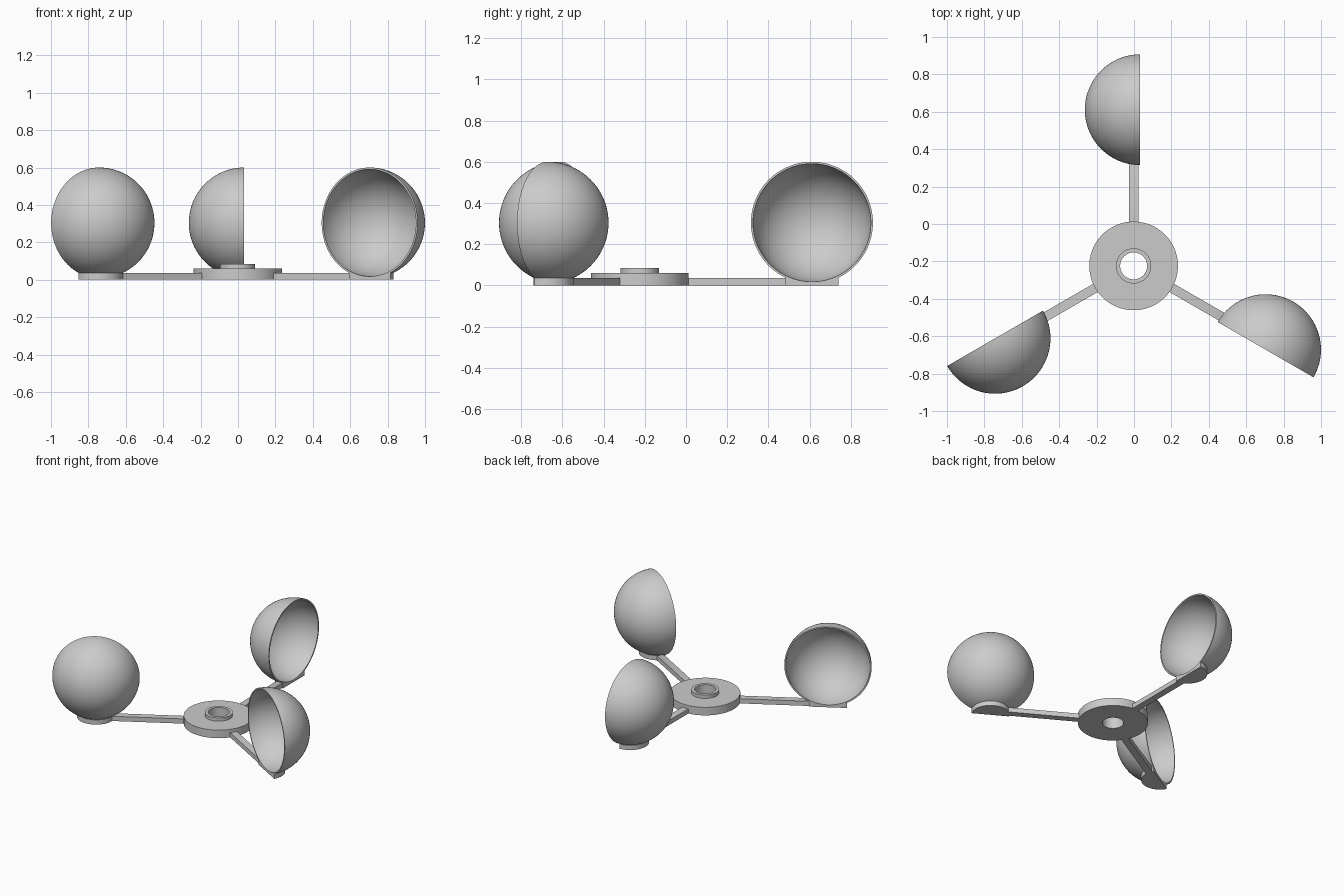
import bpy, bmesh
from math import radians, pi, sin, cos
from mathutils import Matrix, Vector

cube = bpy.data.objects.get("Cube")
if cube:
    bpy.data.objects.remove(cube, do_unlink=True)

HUB = Vector((-0.002, -0.224, 0))         # axis of rotation
CUP = Vector((0.035, 0.835, 0.304))       # cup centre, relative to the hub
CUP_R, WALL = 0.296, 0.01
PLATE = 0.035                             # arm and pad thickness

grey = bpy.data.materials.new("light grey")
grey.use_nodes = True
grey.diffuse_color = (0.6, 0.6, 0.6, 1)
grey.node_tree.nodes["Principled BSDF"].inputs["Base Color"].default_value = (0.6, 0.6, 0.6, 1)


def add_object(name, mesh, turn=0):
    ob = bpy.data.objects.new(name, mesh)
    bpy.context.collection.objects.link(ob)
    ob.location = HUB
    ob.rotation_euler.z = turn
    return ob


def to_mesh(bm, name):
    bmesh.ops.recalc_face_normals(bm, faces=bm.faces)
    mesh = bpy.data.meshes.new(name)
    bm.to_mesh(mesh)
    bm.free()
    mesh.materials.append(grey)
    return mesh


def lathe(name, profile, axis, centre, closed, steps=96):
    """Revolve a profile of points around an axis."""
    bm = bmesh.new()
    verts = [bm.verts.new(p) for p in profile]
    pairs = list(zip(verts, verts[1:]))
    if closed:
        pairs.append((verts[-1], verts[0]))
    edges = [bm.edges.new(p) for p in pairs]
    bmesh.ops.spin(bm, geom=verts + edges, cent=centre, axis=axis,
                   angle=2 * pi, steps=steps)
    bmesh.ops.remove_doubles(bm, verts=bm.verts, dist=1e-5)
    return to_mesh(bm, name)


def smooth(ob):
    bpy.ops.object.select_all(action='DESELECT')
    ob.select_set(True)
    bpy.context.view_layer.objects.active = ob
    bpy.ops.object.shade_smooth_by_angle(angle=radians(30))


# Hub disc with raised collar and through hole
hub_profile = [(0.072, 0), (0.237, 0), (0.237, 0.06),
               (0.094, 0.06), (0.094, 0.085), (0.072, 0.085)]
hub = add_object("hub", lathe("hub", [(r, 0, z) for r, z in hub_profile],
                              (0, 0, 1), (0, 0, 0), True))
smooth(hub)

# Hollow half-sphere cup, opening towards +x
N = 24
angles = [pi / 2 * i / N for i in range(N + 1)]


def arc(radius, order):
    return [CUP + Vector((-radius * cos(a), 0, radius * sin(a))) for a in order]


cup_mesh = lathe("cup", arc(CUP_R, angles) + arc(CUP_R - WALL, angles[::-1]),
                 (1, 0, 0), CUP, False)

# Arm bar reaching from inside the hub to the pad
bm = bmesh.new()
start, end = 0.2, CUP.y + 0.1
bmesh.ops.create_cube(bm, size=1, matrix=Matrix.Translation((0, (start + end) / 2, PLATE / 2))
                      @ Matrix.Diagonal((0.05, end - start, PLATE, 1)))
arm_mesh = to_mesh(bm, "arm")

# Half-disc pad under the cup
bm = bmesh.new()
bmesh.ops.create_cone(bm, cap_ends=True, segments=64, radius1=0.128, radius2=0.128, depth=PLATE,
                      matrix=Matrix.Translation((CUP.x, CUP.y, PLATE / 2)))
cut = bmesh.ops.bisect_plane(bm, geom=bm.verts[:] + bm.edges[:] + bm.faces[:], dist=1e-5,
                             plane_co=(CUP.x, 0, 0), plane_no=(1, 0, 0), clear_outer=True)
bmesh.ops.holes_fill(bm, edges=[e for e in bm.edges if e.is_boundary])
pad_mesh = to_mesh(bm, "pad")

# Ball that clears the cup's hollow out of the arm and pad
bm = bmesh.new()
bmesh.ops.create_uvsphere(bm, u_segments=96, v_segments=48, radius=CUP_R - WALL / 2,
                          matrix=Matrix.Translation(CUP))
cutter = add_object("hollow_cutter", to_mesh(bm, "hollow_cutter"))
cutter.hide_render = True


def hollowed(mesh):
    ob = add_object("blank", mesh)
    mod = ob.modifiers.new("hollow", 'BOOLEAN')
    mod.operation, mod.solver, mod.object = 'DIFFERENCE', 'EXACT', cutter
    bpy.context.view_layer.update()
    graph = bpy.context.evaluated_depsgraph_get()
    result = bpy.data.meshes.new_from_object(ob.evaluated_get(graph))
    bpy.data.objects.remove(ob, do_unlink=True)
    return result


parts = {"cup": cup_mesh, "arm": hollowed(arm_mesh), "pad": hollowed(pad_mesh)}
bpy.data.objects.remove(cutter, do_unlink=True)

# Three identical arms around the hub
for k, side in enumerate(("back", "right", "left")):
    for part, mesh in parts.items():
        ob = add_object(f"{side}_{part}", mesh.copy(), radians(120 * k))
        smooth(ob)
